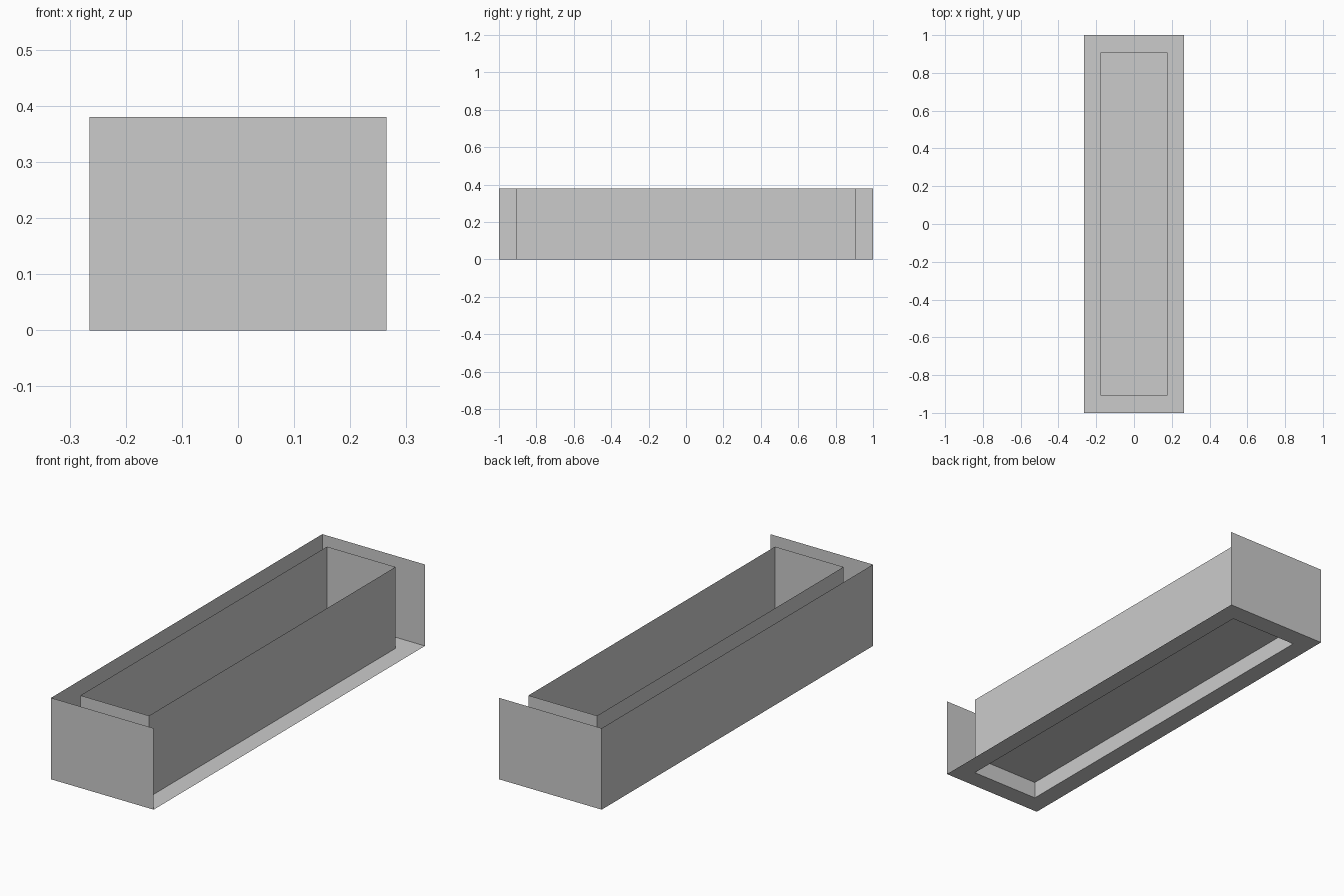
import bpy

if "Cube" in bpy.data.objects:
    bpy.data.objects.remove(bpy.data.objects["Cube"])

OX, OY = 0.265, 1.0      # outer half sizes
IX, IY = 0.177, 0.909    # inner half sizes
H, FLOOR = 0.38, 0.08    # wall height, recessed floor level


def corners(x, y, z):
    return [(-x, -y, z), (x, -y, z), (x, y, z), (-x, y, z)]


def add_mesh(name, verts, faces):
    mesh = bpy.data.meshes.new(name)
    mesh.from_pydata(verts, [], faces)
    mesh.update()
    obj = bpy.data.objects.new(name, mesh)
    bpy.context.collection.objects.link(obj)
    return obj


def side(i):
    return (i, (i + 1) % 4, (i + 1) % 4 + 4, i + 4)


# Outer shell: front, back and left panels, right side left open
add_mesh("outer_walls", corners(OX, OY, 0) + corners(OX, OY, H),
         [side(i) for i in (0, 2, 3)])

# Inner trough walls, all four sides
add_mesh("inner_walls", corners(IX, IY, 0) + corners(IX, IY, H),
         [side(i) for i in range(4)])

# Flat base rim joining outer and inner walls, facing down
add_mesh("base_rim", corners(OX, OY, 0) + corners(IX, IY, 0),
         [side(i)[::-1] for i in range(4)])

# Recessed floor inside the trough
add_mesh("trough_floor", corners(IX, IY, FLOOR), [(0, 1, 2, 3)])
